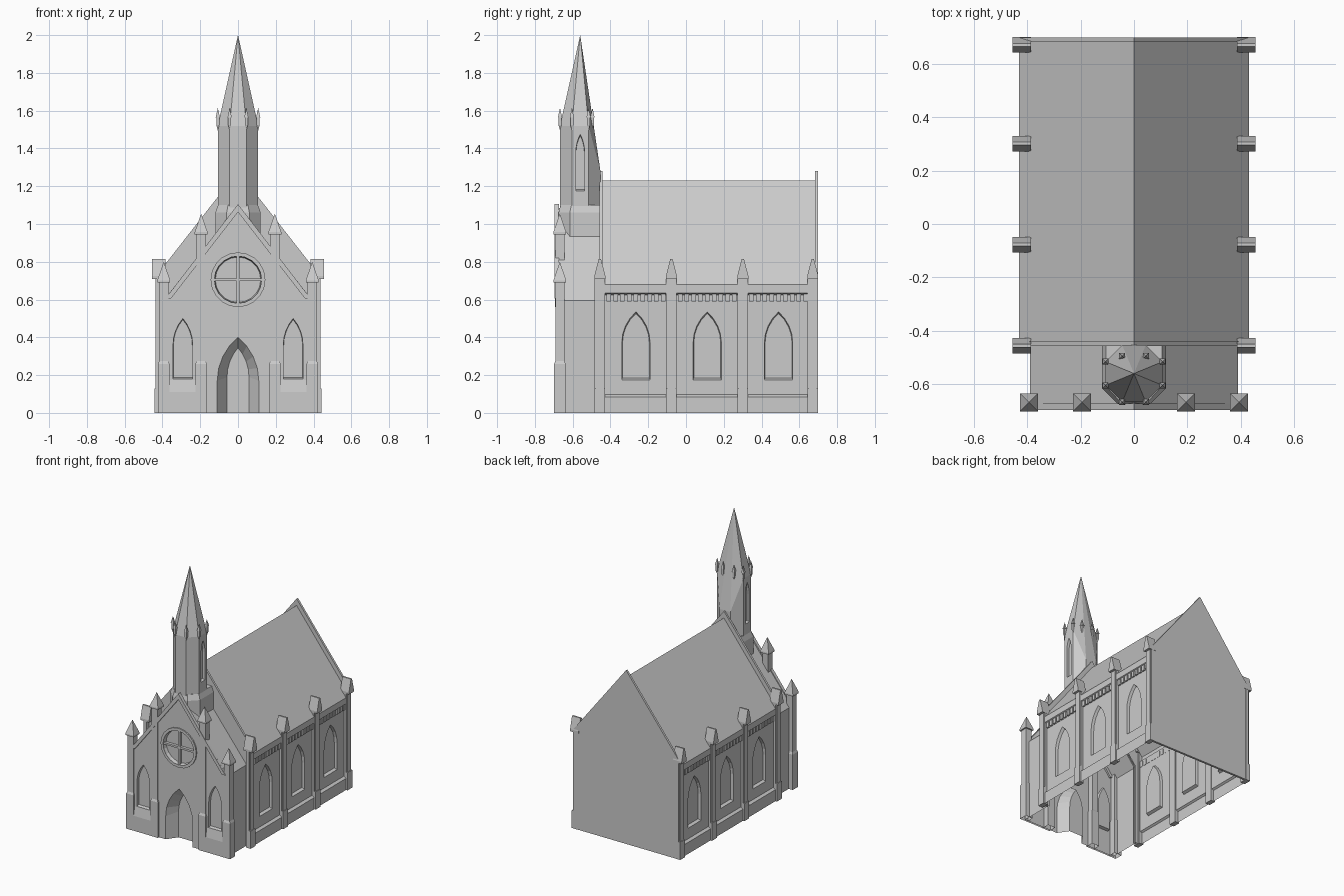
import bpy, math
from mathutils import Vector
from mathutils.geometry import tessellate_polygon
import bmesh

if "Cube" in bpy.data.objects:
    bpy.data.objects.remove(bpy.data.objects["Cube"])


def make(name, verts, faces, mirror=False):
    me = bpy.data.meshes.new(name)
    me.from_pydata([tuple(v) for v in verts], [], faces)
    bm = bmesh.new()
    bm.from_mesh(me)
    bmesh.ops.remove_doubles(bm, verts=bm.verts, dist=1e-5)
    bmesh.ops.recalc_face_normals(bm, faces=bm.faces)
    bm.to_mesh(me)
    bm.free()
    ob = bpy.data.objects.new(name, me)
    bpy.context.collection.objects.link(ob)
    if mirror:
        ob.modifiers.new("mirror_x", 'MIRROR')
    return ob


def loft(name, rings, closed=True, caps=True, mirror=False):
    """Skin a list of equal-length point rings."""
    n = len(rings[0])
    verts = [p for r in rings for p in r]
    faces = []
    for i in range(len(rings) - 1):
        for k in range(n if closed else n - 1):
            j = (k + 1) % n
            faces.append((i*n + k, i*n + j, (i+1)*n + j, (i+1)*n + k))
    if caps:
        faces += [tuple(range(n)), tuple(range((len(rings)-1)*n, len(rings)*n))]
    return make(name, verts, faces, mirror)


def along_y(name, pts, y0, y1, closed=True, mirror=False):
    return loft(name, [[(x, y, z) for x, z in pts] for y in (y0, y1)], closed, closed, mirror)


def along_x(name, pts, x0, x1, closed=True, mirror=False):
    return loft(name, [[(x, y, z) for y, z in pts] for x in (x0, x1)], closed, closed, mirror)


def polygon(n, cx, cy, apothem, z):
    r = apothem / math.cos(math.pi / n)
    return [(cx + r*math.cos((2*k+1)*math.pi/n), cy + r*math.sin((2*k+1)*math.pi/n), z) for k in range(n)]


def turned(name, n, cx, cy, profile, mirror=False, caps=False):
    return loft(name, [polygon(n, cx, cy, a, z) for a, z in profile], True, caps, mirror)


def arch(u, w, z0, spring, top, n=4):
    """Pointed arch outline, bottom right over the apex to bottom left."""
    h = top - spring
    R = (w*w + h*h) / (2*w)
    end = math.asin(min(1, h / R))
    half = [(w - R + R*math.cos(end*i/n), spring + R*math.sin(end*i/n)) for i in range(n)]
    right = [(w, z0)] + half
    return [(u+a, z) for a, z in right] + [(u, top)] + [(u-a, z) for a, z in reversed(right)]


def panel(name, outer, holes, place, depth, shrink=0.9, mirror=False):
    """Flat wall with recessed openings."""
    loops = [outer] + holes
    flat = [p for l in loops for p in l]
    faces = [tuple(t) for t in tessellate_polygon([[Vector((u, v, 0)) for u, v in l] for l in loops])]
    verts = [place(u, v, 0) for u, v in flat]
    start = len(outer)
    for h in holes:
        n, b = len(h), len(verts)
        cu = (max(p[0] for p in h) + min(p[0] for p in h)) / 2
        cv = (max(p[1] for p in h) + min(p[1] for p in h)) / 2
        verts += [place(cu + (u-cu)*shrink, cv + (v-cv)*shrink, depth) for u, v in h]
        faces += [(start+k, start+(k+1) % n, b+(k+1) % n, b+k) for k in range(n)]
        faces.append(tuple(range(b, b+n)))
        start += n
    return make(name, verts, faces, mirror)


# Nave side walls with three windows each
bays = [-0.265, 0.1125, 0.49]
panel("nave_wall", [(-0.45, 0.09), (0.69, 0.09), (0.69, 0.64), (-0.45, 0.64)],
      [arch(y, 0.075, 0.175, 0.37, 0.535) for y in bays],
      lambda u, v, d: (0.412 - d, u, v), 0.02, 0.95, True)
along_y("nave_plinth", [(0.43, 0), (0.43, 0.085), (0.412, 0.097)], -0.45, 0.69, False, True)
along_y("nave_roof", [(0.412, 0.625), (0.43, 0.635), (0.43, 0.68), (0, 1.23)], -0.45, 0.69, False, True)

# Row of small corbels under the eaves
for y in bays:
    for i in range(9):
        c = y + (i - 4) * 0.036
        along_x("corbel", [(c-0.012, 0.59), (c+0.012, 0.59), (c+0.012, 0.63), (c-0.012, 0.63)], 0.41, 0.424, True, True)

# Buttresses with gabled caps
for y in (-0.456, -0.077, 0.301, 0.671):
    for h, x1, z0, z1 in ((0.028, 0.442, 0, 0.13), (0.021, 0.437, 0.13, 0.72)):
        along_x("buttress", [(y-h, z0), (y+h, z0), (y+h, z1), (y-h, z1)], 0.405, x1, True, True)
    for s in (-1, 1):
        along_x("buttress_edge", [(y+s*0.021, 0.13), (y+s*0.028, 0.13), (y+s*0.028, 0.72), (y+s*0.021, 0.72)],
                0.405, 0.43, True, True)
    along_x("buttress_cap", [(y-0.029, 0.71), (y+0.029, 0.71), (y+0.029, 0.725), (y+0.006, 0.815),
                             (y-0.006, 0.815), (y-0.029, 0.725)], 0.385, 0.455, True, True)

# Rear gable wall, and front gable open to the porch
along_y("rear_gable", [(-0.43, 0), (-0.43, 0.73), (0, 1.28), (0.43, 0.73), (0.43, 0)], 0.682, 0.698)
loft("front_gable", [[(0.43, y, 0), (0.43, y, 0.73), (0, y, 1.28)] if k else
                     [(0.38, y, 0), (0.38, y, 0.6), (0, y, 1.08)]
                     for k, y in ((0, -0.457), (1, -0.457), (1, -0.441), (0, -0.441))],
     False, False, True)

# Porch walls and roof
along_y("porch_shell", [(0.39, 0), (0.39, 0.595), (0, 1.085)], -0.685, -0.45, False, True)

# Facade with door notch, two lancets and the round window
door = arch(0, 0.11, 0, 0.17, 0.40)
rose = [(0.125*math.cos(k*math.pi/10), 0.705 + 0.125*math.sin(k*math.pi/10)) for k in range(20)]
panel("facade", door + [(-0.39, 0), (-0.39, 0.6), (0, 1.1), (0.39, 0.6), (0.39, 0)],
      [arch(0.292, 0.052, 0.18, 0.36, 0.50), arch(-0.292, 0.052, 0.18, 0.36, 0.50), rose],
      lambda u, v, d: (u, -0.685 + d, v), 0.02, 0.96)
inner = arch(0, 0.058, 0, 0.19, 0.345)
loft("door_reveal", [[(x, -0.685, z) for x, z in door], [(x, -0.61, z) for x, z in inner]], False, False)
make("door_leaf", [(x, -0.61, z) for x, z in inner], [tuple(range(len(inner)))])
along_y("facade_coping", [(-0.385, 0.605), (0, 1.105), (0.385, 0.605), (0.355, 0.605), (0, 1.063), (-0.355, 0.605)],
        -0.696, -0.672)
along_x("window_sill", [(-0.685, 0.175), (-0.697, 0.11), (-0.697, 0)], 0.215, 0.37, False, True)

# Round window frame and cross bars
loft("round_frame", [[(r*math.cos(k*math.pi/10), y, 0.705 + r*math.sin(k*math.pi/10)) for k in range(20)]
                     for r, y in ((0.145, -0.685), (0.145, -0.694), (0.125, -0.694), (0.125, -0.67))], True, False)
for a, b in ((0.125, 0.007), (0.007, 0.125)):
    along_y("round_bar", [(-a, 0.705-b), (a, 0.705-b), (a, 0.705+b), (-a, 0.705+b)], -0.688, -0.667)

# Facade piers with pyramid caps
for x, top in ((0.393, 0.69), (0.195, 0.945)):
    turned("facade_pier", 4, x, -0.668, [(0.03, 0), (0.03, 0.26), (0.024, 0.275), (0.024, top),
                                         (0.034, top), (0.034, top+0.012), (0, top+0.11)], True)

# Tower base with cut front corners
plan = [(0.12, -0.45), (0.12, -0.615), (0.06, -0.675), (-0.06, -0.675), (-0.12, -0.615), (-0.12, -0.45)]
loft("tower_base", [[(x*s, -0.45 + (y+0.45)*t, z) for x, y in plan]
                    for s, t, z in ((1, 1, 0.9), (1, 1, 1.06), (0.88, 0.95, 1.1))], True, False)
make("tower_base_top", [(x*0.88, -0.45 + (y+0.45)*0.95, 1.1) for x, y in plan], [(0, 1, 2, 3, 4, 5)])

# Octagonal tower and spire; the back slopes straight from the gable to the tip
low = polygon(8, 0, -0.56, 0.107, 1.05)
mid = [(x, y, 1.28 if y > -0.5 else 1.52) for x, y, z in low]
tip = (0, -0.56, 2.0)
faces = [(k, (k+1) % 8, 8+(k+1) % 8, 8+k) for k in range(8) if k not in (3, 7)]
faces += [(8+k, 8+(k+1) % 8, 16) for k in range(8)]
make("tower_spire", low + mid + [tip], faces)
w = 0.107 * math.tan(math.pi/8)
panel("tower_side", [(-0.56-w, 1.05), (-0.56+w, 1.05), (-0.56+w, 1.52), (-0.56-w, 1.52)],
      [arch(-0.56, 0.023, 1.175, 1.38, 1.475)], lambda u, v, d: (0.107 - d, u, v), 0.018, 0.95, True)

# Small pinnacles around the foot of the spire
for x, y, z in low:
    cy = y if y < -0.5 else -0.495
    turned("spire_pinnacle", 4, x, cy, [(0, 1.495), (0.008, 1.525), (0.008, 1.565), (0.011, 1.565), (0, 1.615)])
